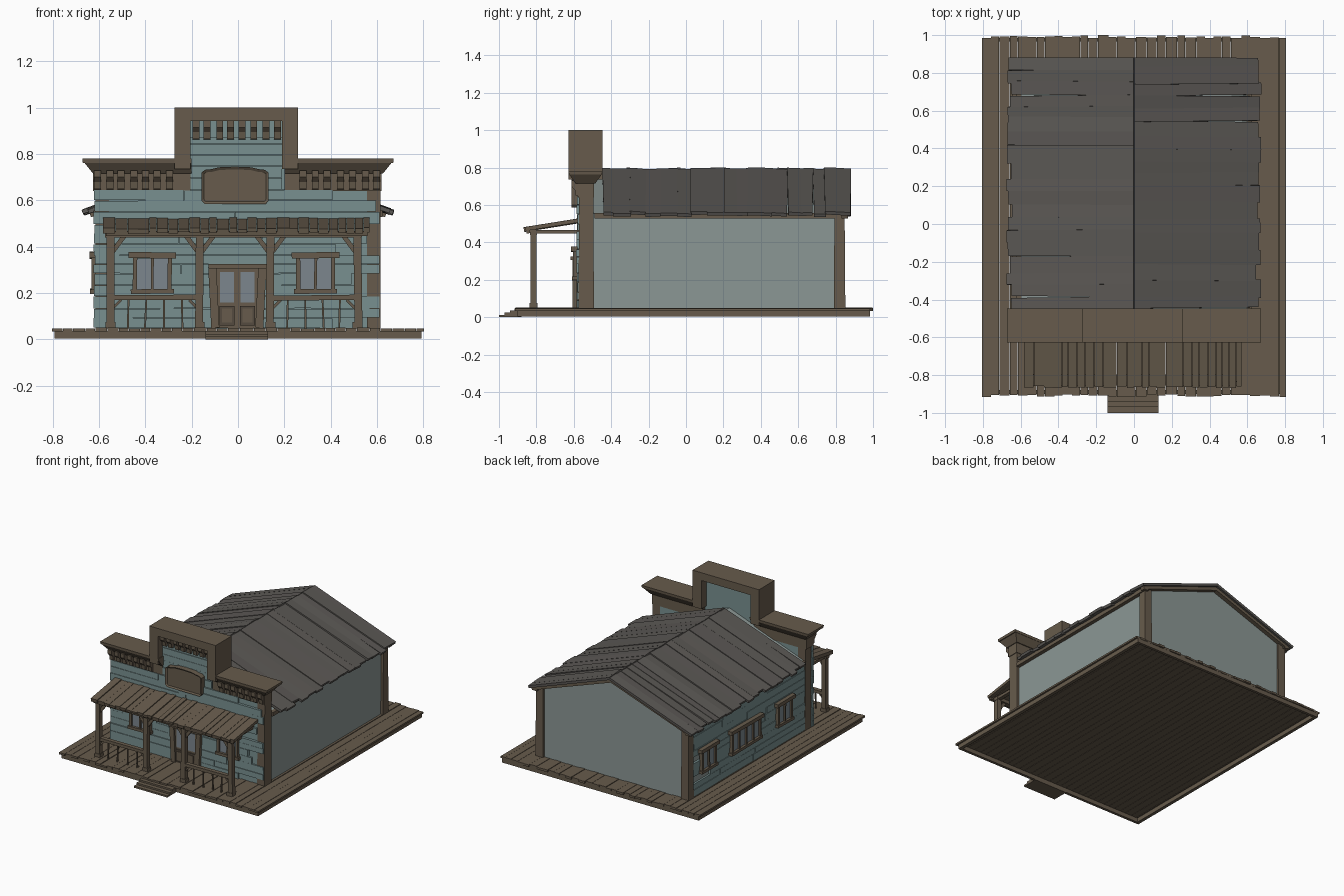
import bpy, bmesh, random, math
from mathutils import Matrix, Vector

if "Cube" in bpy.data.objects:
    bpy.data.objects.remove(bpy.data.objects["Cube"])
random.seed(7)
R = random.uniform

def mat(name, c):
    m = bpy.data.materials.new(name)
    m.diffuse_color = (*c, 1)
    m.use_nodes = True
    m.node_tree.nodes["Principled BSDF"].inputs["Base Color"].default_value = m.diffuse_color
    return m

WOOD = mat("brown_wood", (0.135, 0.105, 0.072))
DARK = mat("dark_wood", (0.09, 0.07, 0.05))
ROOF = mat("grey_shingle", (0.105, 0.098, 0.09))
BLUE = mat("blue_siding", (0.19, 0.28, 0.28))
PALE = mat("pale_wall", (0.26, 0.31, 0.30))
GLASS = mat("glass", (0.2, 0.24, 0.27))

class Part:
    """One named object, gathered from boxes and prisms."""
    def __init__(self, name, material):
        self.name, self.material, self.bm = name, material, bmesh.new()

    def box(self, x0, x1, y0, y1, z0, z1, M=Matrix(), tilt=0):
        c = Vector(((x0 + x1) / 2, (y0 + y1) / 2, (z0 + z1) / 2))
        T = M @ Matrix.Translation(c) @ Matrix.Rotation(tilt, 4, 'Y')
        bmesh.ops.create_cube(self.bm, size=1, matrix=T @ Matrix.Diagonal((x1 - x0, y1 - y0, z1 - z0, 1)))

    def beam(self, p, q, w, d):
        p, q = Vector(p), Vector(q)
        T = Matrix.Translation((p + q) / 2) @ (q - p).to_track_quat('Z', 'Y').to_matrix().to_4x4()
        bmesh.ops.create_cube(self.bm, size=1, matrix=T @ Matrix.Diagonal((w, d, (q - p).length, 1)))

    def loft(self, lo, hi):
        a, b = [[self.bm.verts.new(v) for v in ring] for ring in (lo, hi)]
        n = len(a)
        caps = [self.bm.faces.new(a), self.bm.faces.new(b[::-1])]
        for i in range(n):
            self.bm.faces.new((a[i], b[i], b[(i + 1) % n], a[(i + 1) % n]))
        return caps

    def prism_y(self, pts, y0, y1):
        return self.loft([(x, y0, z) for x, z in pts], [(x, y1, z) for x, z in pts])

    def prism_x(self, pts, x0, x1):
        return self.loft([(x0, y, z) for y, z in pts], [(x1, y, z) for y, z in pts])

    def done(self):
        bmesh.ops.recalc_face_normals(self.bm, faces=self.bm.faces[:])
        me = bpy.data.meshes.new(self.name)
        self.bm.to_mesh(me)
        self.bm.free()
        me.materials.append(self.material)
        bpy.context.collection.objects.link(bpy.data.objects.new(self.name, me))

def splits(a, b, lo, hi):
    """Cut a..b into random widths."""
    out, v = [], a
    while v < b - lo * 0.6:
        w = min(R(lo, hi), b - v)
        out.append((v, v + w))
        v += w
    return out

# Deck of long planks on a low skirt
deck = Part("deck_planks", WOOD)
for a, b in splits(-0.805, 0.805, 0.042, 0.06):
    deck.box(a + 0.001, b - 0.001, -0.91 + R(-.006, .008), 0.995 + R(-.01, .005), 0.034, 0.048 + R(-.002, .003))
deck.done()
skirt = Part("deck_skirt", WOOD)
for s in (-1, 1):
    skirt.box(s * .78 - .012, s * .78 + .012, -.895, .98, 0.003, .036)
skirt.box(-.792, .792, -.9, -.88, 0.003, .036)
skirt.box(-.792, .792, .965, .985, 0.003, .036)
skirt.done()
steps = Part("front_steps", WOOD)
for i in range(3):
    steps.box(-.14, .13, -1 + i * .03, -.88, i * .012, .012 + i * .012)
steps.done()

# Main body with gabled ends
body = Part("building_walls", PALE)
body.prism_y([(-.597, .046), (.597, .046), (.597, .555), (0, .775), (-.597, .555)], -.5, .835)
body.done()

# Corner posts, eave boards and gable trim
ang = math.atan2(.235, .655)
trim = Part("corner_and_gable_trim", WOOD)
for s in (-1, 1):
    for y0, y1 in ((.79, .852), (-.575, -.492)):
        lo = [(s * .557, y0, .046), (s * .616, y0, .046), (s * .616, y1, .046), (s * .557, y1, .046)]
        hi = [(x, y + (.004 if y == y0 else -.004), .56 if y0 > 0 else .70) for x, y, z in lo]
        trim.loft(lo, hi)
    trim.box(s * .61 - .014, s * .61 + .014, -.49, .865, .528, .556)
    trim.beam((0, .848, .768), (s * .64, .848, .542), .035, .032)
trim.done()

# Roof planks running from ridge to eave
roof = Part("roof_planks", ROOF)
for s in (-1, 1):
    for a, b in splits(-.445, .88, .055, .095):
        L = .70 + R(-.018, .014)
        M = (Matrix.Translation((0, (a + b) / 2, .786 + R(-.003, .005))) @ Matrix.Rotation(s * ang, 4, 'Y')
             @ Matrix.Rotation(R(-.012, .012), 4, 'Z') @ Matrix.Rotation(R(-.07, .07), 4, 'X'))
        h = (b - a) / 2 + .002
        roof.box(*sorted((0, s * L)), -h, h, -.009, .009, M)
roof.done()

# Front facade core and stepped parapet
core = Part("facade_core", BLUE)
core.box(-.605, .6, -.568, -.497, .046, .65)
core.box(-.215, .2, -.56, -.505, .64, .95)
core.done()
parapet = Part("parapet_frame", WOOD)
parapet.box(-.275, -.205, -.628, -.447, .735, .95)
parapet.box(.19, .26, -.628, -.447, .735, .95)
parapet.box(-.275, .26, -.628, -.447, .943, 1.0)
for x0, x1, s in ((.20, .62, 1), (-.625, -.205, -1)):
    parapet.box(x0, x1, -.578, -.492, .64, .745)
    def rect(e, z, f):
        xi, xo = (.2 * s, .625 * s + s * e)
        return [(xi, -.59 - f, z), (xo, -.59 - f, z), (xo, -.485 + f, z), (xi, -.485 + f, z)]
    parapet.loft(rect(0, .715, .0), rect(.038, .762, .034))
    parapet.loft(rect(.045, .762, .036), rect(.047, .78, .038))
parapet.done()

# Corbels under the cornices
corbels = Part("cornice_corbels", WOOD)
def corbel_row(x0, x1, n, top, y):
    prof = [(y, top), (y, top - .03), (y + .018, top - .05), (y + .022, top - .08), (-.56, top - .085), (-.56, top)]
    for i in range(n):
        x = x0 + (x1 - x0) * i / (n - 1) + R(-.003, .003)
        corbels.prism_x(prof, x - .015, x + .015)
corbel_row(-.605, -.295, 7, .73, -.613)
corbel_row(.28, .6, 7, .73, -.613)
corbel_row(-.18, .168, 8, .945, -.615)
corbels.done()

# Clapboards on the front, the upper panel and the left side
siding = Part("clapboard_siding", BLUE)
for a, b in splits(.05, .645, .038, .055):
    for p, q in splits(-.62, .612, .35, .7):
        siding.box(p + R(-.004, .002), q - .002, -.583 + R(-.004, .003), -.56, a + .001, b - .001, tilt=R(-.004, .004))
for a, b in splits(.645, .875, .04, .055):
    siding.box(-.205, .19, -.573 + R(-.003, .003), -.55, a + .001, b - .001)
for a, b in splits(.05, .53, .038, .055):
    for p, q in splits(-.495, .792, .4, .7):
        siding.box(-.611 + R(-.003, .002), -.59, p, q - .002, a + .001, b - .001)
siding.done()

# Sign board with an arched top and a recessed face
sign = Part("sign_board", WOOD)
pts = [(-.145, .585), (.12, .585), (.132, .6), (.132, .72), (.115, .732)]
pts += [(-.013 + .1 * math.cos(t * math.pi / 4), .735 + .011 * math.sin(t * math.pi / 4)) for t in range(5)]
pts += [(-.142, .732), (-.158, .72), (-.158, .6)]
front = sign.prism_y(pts, -.612, -.57)[0]
bmesh.ops.recalc_face_normals(sign.bm, faces=sign.bm.faces[:])
bmesh.ops.inset_individual(sign.bm, faces=[front], thickness=.012, depth=-.008)
sign.done()

# Windows: built facing -y at the origin, then placed
frames, panes = Part("window_frames", WOOD), Part("window_glass", GLASS)
def window(M, w, n):
    h = w / 2
    panes.box(-h, h, -.008, .01, .215, .35, M)
    frames.box(-h - .028, h + .028, -.03, .005, .35, .376, M, R(-.02, .02))
    frames.box(-h - .018, h + .018, -.026, .005, .197, .217, M, R(-.02, .02))
    for i in range(n + 1):
        x, t = -h + w * i / n, .009 if i in (0, n) else .006
        frames.box(x - t, x + t, -.02, .005, .205, .36, M, R(-.02, .02))
for x in (-.37, .335):
    window(Matrix.Translation((x, -.584, 0)), .15, 2)
for y, w, n in ((.63, .15, 2), (.2, .32, 4), (-.245, .15, 2)):
    window(Matrix.Translation((-.612, y, 0)) @ Matrix.Rotation(-math.pi / 2, 4, 'Z'), w, n)

# Double door with glass above and panels below
door, panels = Part("door_frame", WOOD), Part("door_panels", DARK)
door.box(-.128, .122, -.618, -.575, .305, .325)
door.box(-.105, .1, -.594, -.575, .05, .31)
for s in (-1, 1):
    door.beam((-.003 + s * .095, -.597, .05), (-.003 + s * .108, -.597, .31), .022, .035)
    x = -.003 + s * .044
    panels.box(x - .032, x + .032, -.602, -.59, .06, .145)
    door.box(x - .022, x + .022, -.606, -.59, .072, .133)
    panes.box(x - .03, x + .03, -.598, -.59, .16, .29)
for p in (door, panels, frames, panes):
    p.done()

# Porch: sloping plank roof
proof = Part("porch_roof", WOOD)
tilt = Matrix.Translation((0, -.57, .522)) @ Matrix.Rotation(math.atan2(.047, .295), 4, 'X')
for a, b in splits(-.582, .57, .032, .055):
    proof.box(a, b - .002, -.298 + R(-.004, .006), 0, -.014 + R(-.006, .002), .003 + R(-.003, .004), tilt)
proof.box(-.57, .56, -.29, -.27, -.03, -.012, tilt)
proof.done()

# Porch posts, beam, braces and railings
posts = Part("porch_posts", WOOD)
rail = Part("porch_railing", WOOD)
PX, Y = (-.55, -.165, .14, .515), -.815
posts.box(-.575, .535, Y - .018, Y + .018, .44, .465)
for i, x in enumerate(PX):
    posts.beam((x + R(-.006, .006), Y, .046), (x, Y, .445), .034, .034)
    posts.box(x - .021, x + .021, Y - .021, Y + .021, .048, .075)
    posts.box(x - .014, x + .014, Y, -.57, .446, .466, Matrix())
    for s in (-1, 1):
        if (i, s) not in ((0, -1), (3, 1)):
            posts.beam((x + s * .01, Y, .38), (x + s * .058, Y, .445), .014, .02)
for x0, x1 in ((PX[0], PX[1]), (PX[2], PX[3])):
    rail.beam((x0, Y, .178 + R(-.006, .006)), (x1, Y, .182), .03, .022)
    for i in range(1, 5):
        x = x0 + (x1 - x0) * i / 5
        rail.beam((x + R(-.006, .006), Y, .046), (x, Y, .17), .008, .008)
    for x, s in ((x0, 1), (x1, -1)):
        rail.beam((x, Y, .125), (x + s * .045, Y, .17), .01, .012)
posts.done()
rail.done()
